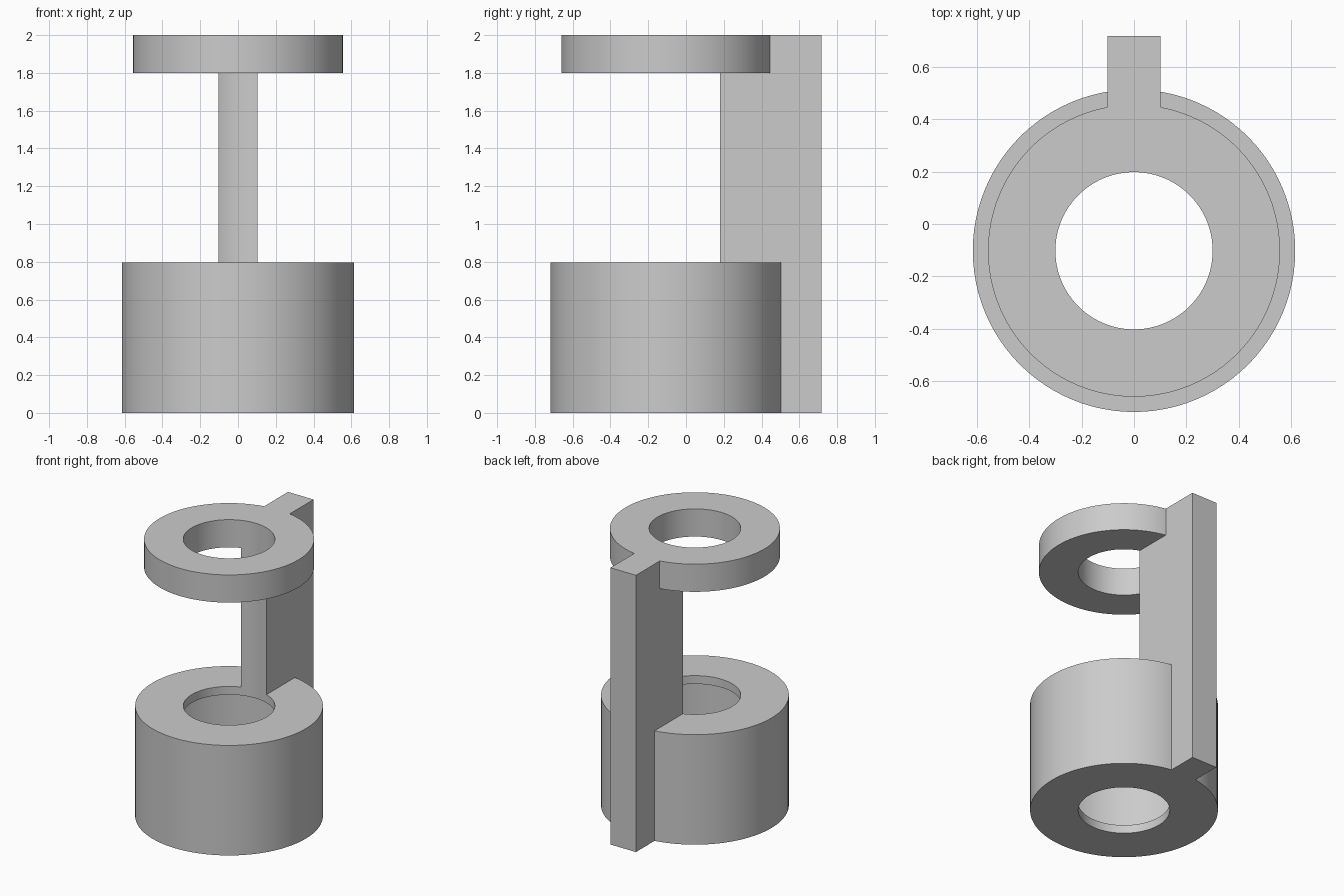
import bpy
import math

cube = bpy.data.objects.get("Cube")
if cube:
    bpy.data.objects.remove(cube, do_unlink=True)

AXIS_Y = -0.102          # shared axis of the rings
BASE_R, RING_R, HOLE_R = 0.615, 0.557, 0.3
BASE_H, WALL = 0.795, 0.06
ARM_HALF = 0.102
SEGMENTS = 96

grey = bpy.data.materials.new("plain_grey")
grey.use_nodes = True
grey.diffuse_color = (0.6, 0.6, 0.6, 1)
grey.node_tree.nodes["Principled BSDF"].inputs["Base Color"].default_value = (0.6, 0.6, 0.6, 1)


def cylinder(name, radius, z0, z1):
    bpy.ops.mesh.primitive_cylinder_add(vertices=SEGMENTS, radius=radius, depth=z1 - z0,
                                        location=(0, AXIS_Y, (z0 + z1) / 2))
    obj = bpy.context.object
    obj.name = name
    obj.data.materials.append(grey)
    return obj


def block(name, low, high):
    bpy.ops.mesh.primitive_cube_add(size=1, location=[(a + b) / 2 for a, b in zip(low, high)])
    obj = bpy.context.object
    obj.name = name
    obj.scale = [b - a for a, b in zip(low, high)]
    bpy.ops.object.transform_apply(location=False, rotation=False, scale=True)
    obj.data.materials.append(grey)
    return obj


def combine(target, tool, operation):
    mod = target.modifiers.new(operation.lower(), 'BOOLEAN')
    mod.operation = operation
    mod.solver = 'EXACT'
    mod.object = tool
    bpy.context.view_layer.objects.active = target
    bpy.ops.object.modifier_apply(modifier=mod.name)
    bpy.data.objects.remove(tool, do_unlink=True)


# Base drum, back arm and upper ring fused into one bracket
bracket = cylinder("ring_bracket", BASE_R, 0, BASE_H)
combine(bracket, block("arm", (-ARM_HALF, 0.1, 0), (ARM_HALF, 0.717, 2)), 'UNION')
combine(bracket, cylinder("upper_ring", RING_R, 1.8, 2), 'UNION')

# Through hole, which also hollows the arm's front face
combine(bracket, cylinder("hole_cutter", HOLE_R, -0.1, 2.1), 'DIFFERENCE')

# Wide chamber inside the drum, leaving thin lips above and below
combine(bracket, cylinder("chamber_cutter", RING_R, WALL, BASE_H - WALL), 'DIFFERENCE')

bpy.ops.object.select_all(action='DESELECT')
bracket.select_set(True)
bpy.context.view_layer.objects.active = bracket
bpy.ops.object.shade_smooth_by_angle(angle=math.radians(30))
